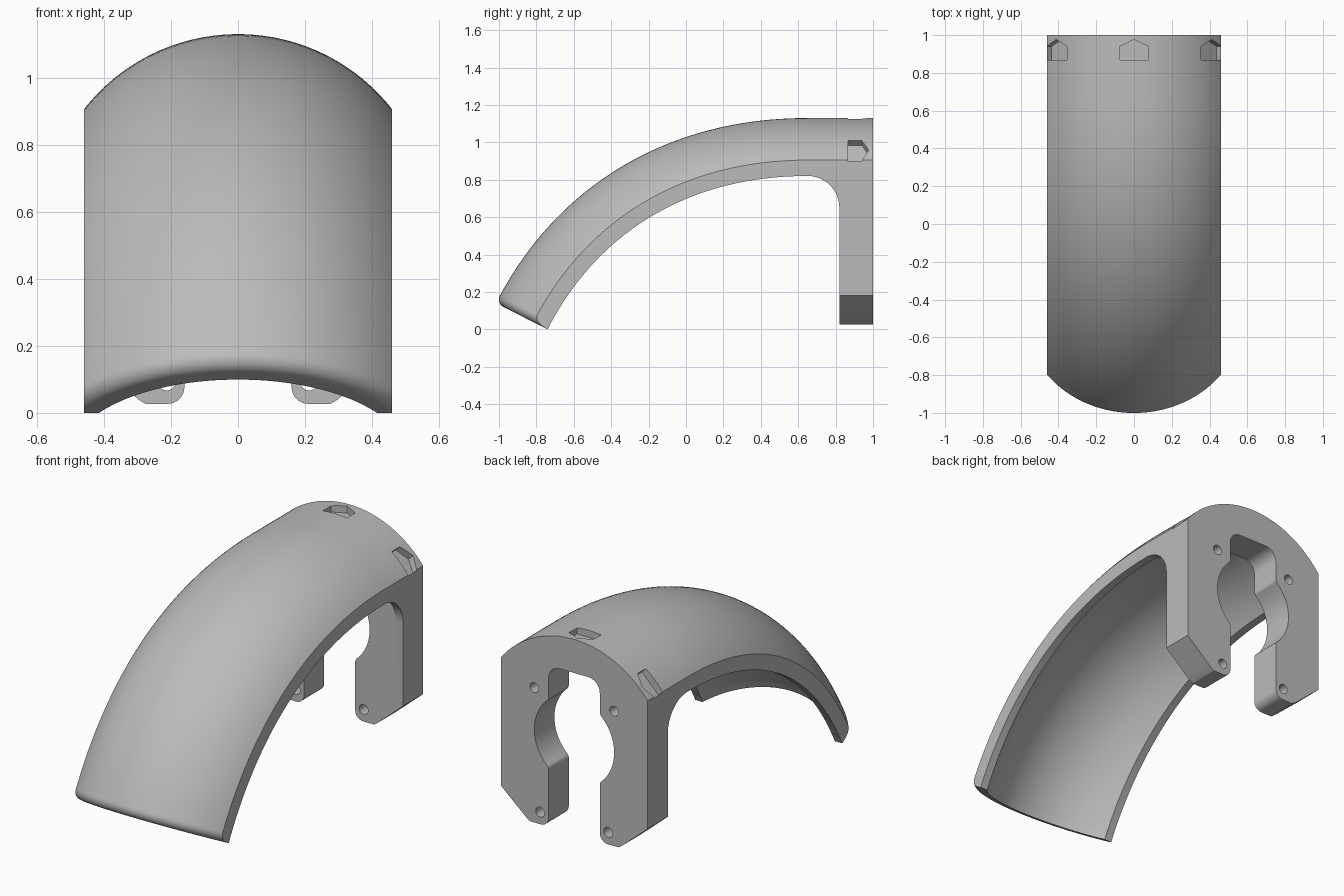
import bpy, bmesh
from math import sin, cos, asin, sqrt, pi, atan2, radians
from mathutils import Vector, Matrix

cube = bpy.data.objects.get("Cube")
if cube:
    bpy.data.objects.remove(cube)

# Main dimensions
TOP, HALF = 1.13, 0.46            # crown height, half width
R_OUT, R_IN, C_IN = 0.583, 0.50, 0.59
WALL = 0.414                      # inner half width
RIM = C_IN - sqrt(R_IN**2 - WALL**2)
PLATE_Y, FILLET, ROUND = 0.82, 0.17, 0.045
N = 40

grey = bpy.data.materials.new("light_grey")
grey.use_nodes = True
grey.diffuse_color = (0.5, 0.5, 0.5, 1)
grey.node_tree.nodes["Principled BSDF"].inputs["Base Color"].default_value = (0.5, 0.5, 0.5, 1)


def make_object(name, bm):
    bmesh.ops.recalc_face_normals(bm, faces=bm.faces)
    mesh = bpy.data.meshes.new(name)
    bm.to_mesh(mesh)
    bm.free()
    mesh.materials.append(grey)
    ob = bpy.data.objects.new(name, mesh)
    bpy.context.collection.objects.link(ob)
    return ob


def prism(name, points, push):
    bm = bmesh.new()
    face = bm.faces.new([bm.verts.new(p) for p in points])
    new = bmesh.ops.extrude_face_region(bm, geom=[face])["geom"]
    bmesh.ops.translate(bm, vec=push, verts=[v for v in new if isinstance(v, bmesh.types.BMVert)])
    return make_object(name, bm)


def arc(cx, cz, r, a0, a1, n=10):
    return [(cx + r * cos(a0 + (a1 - a0) * i / n), cz + r * sin(a0 + (a1 - a0) * i / n))
            for i in range(n + 1)]


def section(drop=0.0, shrink=0.0, plate=False):
    """Closed outline as (x, depth below the crown)."""
    r = R_OUT - shrink
    a = asin(HALF / r)
    steps = [2 * i / N - 1 for i in range(N + 1)]
    outer = [(r * sin(a * s), R_OUT - r * cos(a * s)) for s in steps]
    b = asin(WALL / R_IN)
    inner = [(-R_IN * sin(b * s), C_IN - R_IN * cos(b * s)) for s in steps]
    rim = RIM + drop
    low = [(HALF, rim), (WALL, rim)] + inner + [(-WALL, rim), (-HALF, rim)]
    if plate:  # foot of the plate, with sloped outer corners
        low = [(x, TOP - max(0.027, 0.18 - (HALF - abs(x)) * 0.86)) for x, _ in low]
    return outer + low


# Stations along the crown line: position, tangent, outline
rings = []
back = Vector((-1, 0))
for y in (1.0, PLATE_Y):
    rings.append((Vector((y, TOP)), back, section(plate=True)))
for i in range(13):
    a = pi / 2 * (1 - i / 12)
    y = PLATE_Y - FILLET * (1 - sin(a))
    rings.append((Vector((y, TOP)), back, section(drop=FILLET * (1 - cos(a)))))

P = [Vector(p) for p in ((0.65, TOP), (-0.15, TOP), (-0.723, 0.72), (-1.016, 0.14))]
for i in range(1, 45):
    t = 0.97 * i / 44
    u = 1 - t
    pos = P[0] * u**3 + P[1] * 3 * u * u * t + P[2] * 3 * u * t * t + P[3] * t**3
    tan = (P[1] - P[0]) * u * u + (P[2] - P[1]) * 2 * u * t + (P[3] - P[2]) * t * t
    rings.append((pos, tan.normalized(), section()))

# Rounded front lip
tip = (P[3] - P[2]).normalized()
for i in range(9):
    a = pi / 2 * i / 8
    rings.append((P[3] - tip * ROUND * (1 - sin(a)), tip, section(shrink=ROUND * (1 - cos(a)))))

# Fender shell and mounting plate in one skin
bm = bmesh.new()
loops = []
for pos, tan, outline in rings:
    down = Vector((-tan.y, tan.x))
    loops.append([bm.verts.new((x, *(pos + down * d))) for x, d in outline])
for a, b in zip(loops, loops[1:]):
    for i in range(len(a)):
        j = (i + 1) % len(a)
        bm.faces.new((a[i], a[j], b[j], b[i]))
bm.faces.new(loops[0])
bm.faces.new(loops[-1])
bmesh.ops.remove_doubles(bm, verts=bm.verts, dist=1e-5)
fender = make_object("fender", bm)

# Clamp opening: slot with a round bore and softened necks
SLOT, BORE, CZ, F, CORNER, CEIL = 0.16, 0.25, 0.555, 0.03, 0.07, 0.94
dz = sqrt((BORE + F)**2 - (SLOT + F)**2)
neck = atan2(dz, -(SLOT + F))
mouth = atan2(dz, SLOT + F)
half = [(0.21, -0.1)]
half += arc(0.21, 0.077, 0.05, 1.5 * pi, pi)
half += arc(SLOT + F, CZ - dz, F, pi, neck)
half += arc(0, CZ, BORE, -mouth, mouth, 32)[1:-1]
half += arc(SLOT + F, CZ + dz, F, -neck, -pi)
half += arc(SLOT - CORNER, CEIL - CORNER, CORNER, 0, pi / 2)
outline = half + [(-x, z) for x, z in reversed(half)]
cutters = [prism("slot_cutter", [(x, 0.62, z) for x, z in outline], (0, 0.6, 0))]

# Bolt holes
for x, z in ((0.25, 0.79), (0.213, 0.095)):
    for side in (-1, 1):
        ring = arc(side * x, z, 0.028, 0, 2 * pi, 24)[:-1]
        cutters.append(prism("hole_cutter", [(px, 0.7, pz) for px, pz in ring], (0, 0.5, 0)))

# Arrow-shaped pockets around the crown
arrow = [(-0.075, 0.867), (0.075, 0.867), (0.075, 0.94), (0, 0.977), (-0.075, 0.94)]
for angle in (-45, 0, 45):
    ob = prism("pocket_cutter", [(x, y, R_OUT - 0.04) for x, y in arrow], (0, 0, 0.2))
    ob.data.transform(Matrix.Translation((0, 0, TOP - R_OUT)) @ Matrix.Rotation(radians(angle), 4, "Y"))
    cutters.append(ob)

bpy.ops.object.select_all(action="DESELECT")
bpy.context.view_layer.objects.active = fender
fender.select_set(True)
for ob in cutters:
    ob.hide_render = True
    mod = fender.modifiers.new(ob.name, "BOOLEAN")
    mod.operation, mod.solver, mod.object = "DIFFERENCE", "EXACT", ob
    bpy.ops.object.modifier_apply(modifier=mod.name)
    bpy.data.objects.remove(ob)

bpy.ops.object.shade_smooth_by_angle(angle=radians(30))
